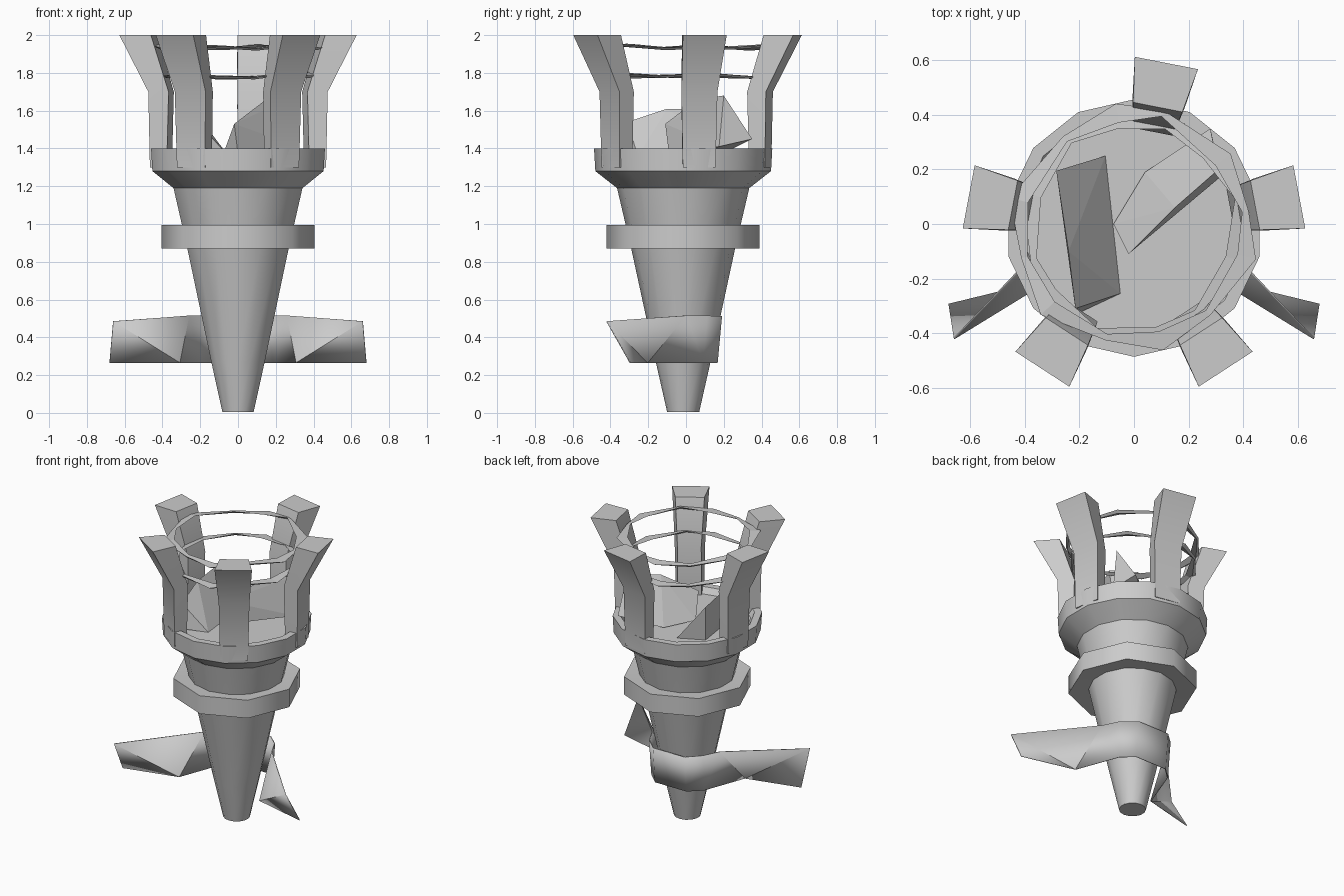
import bpy, bmesh, math, random
from mathutils import Vector

if "Cube" in bpy.data.objects:
    bpy.data.objects.remove(bpy.data.objects["Cube"])

random.seed(4)
CY = -0.015  # the body axis sits slightly forward


def finish(bm, name, smooth=None):
    bmesh.ops.recalc_face_normals(bm, faces=bm.faces)
    me = bpy.data.meshes.new(name)
    bm.to_mesh(me)
    bm.free()
    ob = bpy.data.objects.new(name, me)
    bpy.context.collection.objects.link(ob)
    if smooth:
        bpy.context.view_layer.objects.active = ob
        ob.select_set(True)
        bpy.ops.object.shade_smooth_by_angle(angle=math.radians(smooth))
        ob.select_set(False)
    return ob


def skin(bm, loops, closed=False):
    """Bridge rings of vertices, capping the ends unless closed."""
    rings = [[bm.verts.new(p) for p in loop] for loop in loops]
    n = len(rings[0])
    pairs = list(zip(rings, rings[1:])) + ([(rings[-1], rings[0])] if closed else [])
    for a, b in pairs:
        for i in range(n):
            j = (i + 1) % n
            bm.faces.new((a[i], a[j], b[j], b[i]))
    if not closed:
        bm.faces.new(rings[0])
        bm.faces.new(rings[-1])


def lathe(name, profile, sides, smooth=None, closed=False):
    bm = bmesh.new()
    skin(bm, [[(r * math.cos(math.pi / 2 + math.tau * i / sides),
                CY + r * math.sin(math.pi / 2 + math.tau * i / sides), z)
               for i in range(sides)] for r, z in profile], closed)
    return finish(bm, name, smooth)


def hull(name, pts):
    bm = bmesh.new()
    for p in pts:
        bm.verts.new(p)
    bmesh.ops.convex_hull(bm, input=bm.verts)
    return finish(bm, name)


# Tapered handle flaring into a cup with a recessed floor, and a collar
lathe("handle_and_cup", [(0.085, 0.005), (0.145, 0.27), (0.275, 0.87), (0.35, 1.19),
                         (0.465, 1.28), (0.472, 1.4), (0.425, 1.4), (0.40, 1.36)], 14, 35)
lathe("collar", [(0.405, 0.87), (0.405, 0.995), (0.27, 0.985), (0.26, 0.88)], 8, 50, True)

# Five flared prongs
for k, deg in enumerate((10.7, 78.9, 169.3, 237, 303)):
    a = math.radians(deg)
    u, v = Vector((math.cos(a), math.sin(a), 0)), Vector((-math.sin(a), math.cos(a), 0))
    loops = []
    for z, r_in, r_out, w_in, w_out in ((1.3, 0.37, 0.458, 0.075, 0.088),
                                        (1.7, 0.36, 0.465, 0.075, 0.097),
                                        (2.0, 0.452, 0.617, 0.092, 0.118)):
        loops.append([u * r + v * w + Vector((0, CY, z)) for r, w in
                      ((r_in, -w_in), (r_out, -w_out), (r_out, w_out), (r_in, w_in))])
    bm = bmesh.new()
    skin(bm, loops)
    finish(bm, f"prong_{k + 1}", 40)

# Two thin hoops of pinched, uneven slivers inside the prongs
for name, z0, rad in (("upper_hoop", 1.935, 0.425), ("lower_hoop", 1.785, 0.395)):
    loops = []
    for i in range(12):
        a = math.tau * i / 12 + random.uniform(0.1, 0.3)
        r = rad + random.uniform(-0.015, 0.015)
        z = z0 + random.uniform(-0.014, 0.014)
        w = 0.035 if i % 2 else 0.012
        loops.append([(q * math.cos(a), q * math.sin(a) + CY, h) for q, h in
                      ((r - w, z + 0.008), (r + w, z + 0.004), (r + 0.3 * w, z - 0.008))])
    bm = bmesh.new()
    skin(bm, loops, closed=True)
    finish(bm, name)

# Two wedge shards lying in the cup
hull("left_shard", [(-0.285, 0.195, 1.6), (-0.215, -0.31, 1.54), (-0.24, -0.1, 1.61),
                    (-0.105, 0.25, 1.36), (-0.05, -0.255, 1.36),
                    (-0.27, 0.17, 1.35), (-0.20, -0.325, 1.37)])
hull("right_shard", [(-0.02, -0.11, 1.53), (0.15, 0.06, 1.66), (0.31, 0.2, 1.68),
                     (-0.075, 0.0, 1.38), (0.04, 0.19, 1.37), (0.28, 0.35, 1.45),
                     (0.0, -0.09, 1.37), (0.32, 0.175, 1.41)])

# Ribbon wrapped behind the handle with two twisted, flat ends
top = [(0.66, -0.42, 0.485), (0.26, 0.0, 0.515), (0.205, 0.11, 0.515), (0.12, 0.188, 0.512)]
low = [(0.68, -0.295, 0.265), (0.31, -0.205, 0.265), (0.20, 0.09, 0.265), (0.12, 0.165, 0.265)]
bm = bmesh.new()
for s in (1, -1):
    t, b = ([bm.verts.new((s * x, y, z)) for x, y, z in row] for row in (top, low))
    for i in range(3):
        bm.faces.new((t[i], t[i + 1], b[i + 1]))
        bm.faces.new((t[i], b[i + 1], b[i]))
    ends = (t[-1], b[-1]) if s == 1 else ends + (b[-1], t[-1])
bm.faces.new(ends)
ribbon = finish(bm, "ribbon", 25)
mod = ribbon.modifiers.new("thickness", 'SOLIDIFY')
mod.thickness = 0.006
mod.offset = 0
